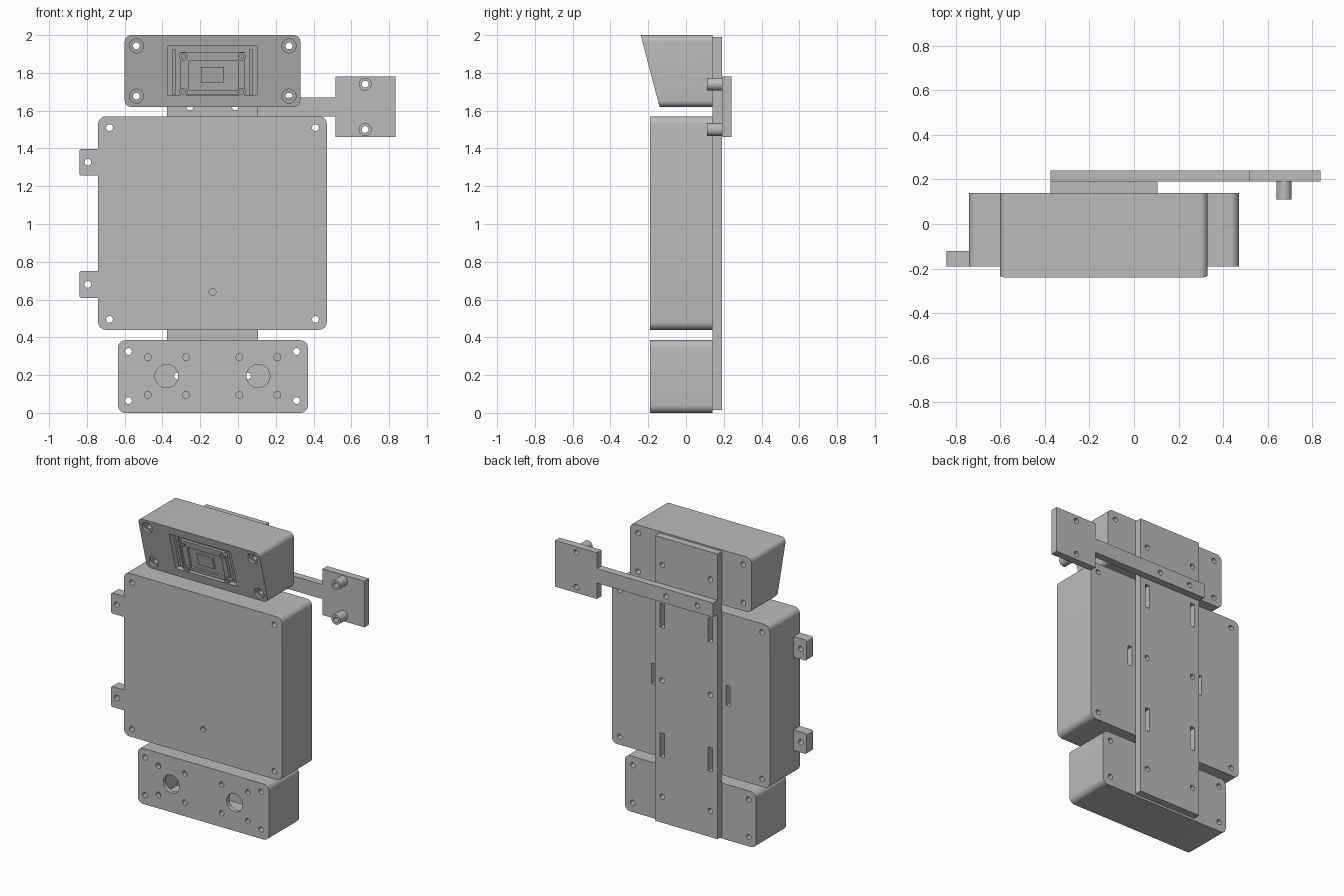
import bpy, bmesh, math

default = bpy.data.objects.get("Cube")
if default:
    bpy.data.objects.remove(default, do_unlink=True)

grey = bpy.data.materials.new("plain grey")
grey.use_nodes = True
grey.diffuse_color = (0.5, 0.5, 0.5, 1)
grey.node_tree.nodes["Principled BSDF"].inputs["Base Color"].default_value = (0.5, 0.5, 0.5, 1)


def circle(x, z, r, n=24):
    return [(x + r * math.cos(math.tau * i / n), z + r * math.sin(math.tau * i / n)) for i in range(n)]


def rect(x0, x1, z0, z1, r=0, n=8):
    """Outline of a rectangle, with rounded corners when r is given."""
    if not r:
        return [(x0, z0), (x1, z0), (x1, z1), (x0, z1)]
    centres = [(x1 - r, z1 - r), (x0 + r, z1 - r), (x0 + r, z0 + r), (x1 - r, z0 + r)]
    return [(cx + r * math.cos(a), cz + r * math.sin(a))
            for q, (cx, cz) in enumerate(centres)
            for a in [(q + i / n) * math.pi / 2 for i in range(n + 1)]]


def slope(offset):
    """Depth of the leaning head face, moved back by an offset."""
    return lambda z: -0.14 - 0.1 * (z - 1.62) / 0.38 + offset


def add_prism(bm, outline, front, back):
    def ring(depth):
        return [bm.verts.new((x, depth(z) if callable(depth) else depth, z)) for x, z in outline]
    a, b = ring(front), ring(back)
    bm.faces.new(a)
    bm.faces.new(b[::-1])
    for i in range(len(a)):
        j = (i + 1) % len(a)
        bm.faces.new((a[i], b[i], b[j], a[j]))


def make(name, prisms):
    bm = bmesh.new()
    for prism in prisms:
        add_prism(bm, *prism)
    bmesh.ops.recalc_face_normals(bm, faces=bm.faces)
    mesh = bpy.data.meshes.new(name)
    bm.to_mesh(mesh)
    bm.free()
    obj = bpy.data.objects.new(name, mesh)
    bpy.context.collection.objects.link(obj)
    return obj


def part(name, prisms, cuts=()):
    """Solid from prisms, with every cut prism taken away."""
    obj = make(name, prisms)
    if cuts:
        cutter = make(name + "_cutter", cuts)
        cutter.hide_render = True
        mod = obj.modifiers.new("cuts", "BOOLEAN")
        mod.operation, mod.solver, mod.object = "DIFFERENCE", "EXACT", cutter
        mod.use_self = True
        graph = bpy.context.evaluated_depsgraph_get()
        mesh = bpy.data.meshes.new_from_object(obj.evaluated_get(graph))
        obj.modifiers.clear()
        obj.data = mesh
        bpy.data.objects.remove(cutter, do_unlink=True)
    obj.data.materials.clear()
    obj.data.materials.append(grey)
    bpy.ops.object.select_all(action="DESELECT")
    obj.select_set(True)
    bpy.context.view_layer.objects.active = obj
    bpy.ops.object.shade_smooth_by_angle(angle=math.radians(30))
    return obj


def holes(xs, zs, r=0.018, front=-1, back=1):
    return [(circle(x, z, r), front, back) for x in xs for z in zs]


FRONT, BACK, STRIP, REAR = -0.19, 0.14, 0.19, 0.24
MID = -0.135
strip_holes = (MID - 0.185, MID + 0.185)
arm_holes = (MID - 0.12, MID + 0.12)

# Main box: corner screws, blind front hole, two slots in the rear wall
side_slots = [(rect(x - 0.015, x + 0.015, 0.93, 1.07), 0.09, 1) for x in (MID - 0.285, MID + 0.285)]
part("main_box", [(rect(-0.74, 0.47, 0.44, 1.57, 0.04), FRONT, BACK)],
     holes((-0.68, 0.41), (0.495, 1.51)) + side_slots
     + holes([MID], [0.64], 0.018, -1, FRONT + 0.03))

# Side tabs
for label, z in (("lower", 0.68), ("upper", 1.327)):
    outline = rect(-0.84, -0.70, z - 0.071, z + 0.071, 0.012)
    outline = [(min(x, -0.74), h) for x, h in outline if x < -0.75 or abs(h - z) > 0.07]
    outline = list(dict.fromkeys(outline))
    part(label + "_side_tab", [(outline, FRONT, -0.12)], holes([-0.795], [z]))

# Lower box: hollow, with two round openings and their screw holes
part("lower_box", [(rect(-0.635, 0.37, 0, 0.385, 0.04), FRONT, BACK)],
     [(rect(-0.54, 0.27, 0.03, 0.355), FRONT + 0.03, BACK - 0.03)]
     + holes((-0.58, 0.31), (0.065, 0.325))
     + holes((-0.378, 0.107), [0.195], 0.062, -1, -0.1)
     + holes((-0.478, -0.275, 0.007, 0.208), (0.095, 0.295), 0.018, -1, -0.1)
     + holes(strip_holes, [0.195], 0.018, 0, 1))

# Head: leaning face, counterbored corners, display recess
head_x, head_z = (-0.538, 0.27), (1.677, 1.943)
part("head_box", [(rect(-0.6, 0.33, 1.62, 2, 0.035), slope(0), BACK)],
     holes(head_x, head_z) + holes(head_x, head_z, 0.037, slope(-0.05), slope(0.02))
     + [(rect(-0.37, 0.1, 1.68, 1.942), slope(-0.05), slope(0.04))]
     + holes(strip_holes, [1.8], 0.018, 0.06, 1))

# Display inside the recess
part("display_frame", [(rect(-0.305, 0.035, 1.685, 1.91), slope(0.02), slope(0.045))],
     [(rect(-0.263, 0, 1.71, 1.865), slope(0), slope(0.035))])
part("display_side_rails",
     [(rect(x, x + 0.02, 1.685, 1.925), slope(0.03), slope(0.045)) for x in (-0.35, 0.06)])
part("display_sensor", [(rect(-0.197, -0.075, 1.75, 1.832), slope(0.022), slope(0.04))])
posts_x, posts_z = (-0.29, 0.02), (1.697, 1.887)
part("display_posts", holes(posts_x, posts_z, 0.022, slope(0.008), slope(0.045)),
     holes(posts_x, posts_z, 0.01, slope(-0.05), slope(0.025)))

# Back strip joining the boxes
strip_slots = [(rect(x - 0.017, x + 0.017, z, z + 0.165), -1, 1)
               for x in strip_holes for z in (0.47, 1.365)]
part("back_strip", [(rect(MID - 0.24, MID + 0.24, 0.015, 1.99), BACK, STRIP)],
     strip_slots + holes(strip_holes, (0.195, 1, 1.8)) + holes(arm_holes, [1.62]))

# Arm with its end plate and standoffs
arm = [(MID - 0.24, 1.57), (0.515, 1.57), (0.515, 1.46), (0.835, 1.46),
       (0.835, 1.78), (0.515, 1.78), (0.515, 1.67), (MID - 0.24, 1.67)]
standoffs = (1.5, 1.74)
part("side_arm", [(arm, STRIP, REAR)], holes(arm_holes, [1.62]) + holes([0.673], standoffs))
part("arm_standoffs", holes([0.673], standoffs, 0.034, 0.11, STRIP), holes([0.673], standoffs))
